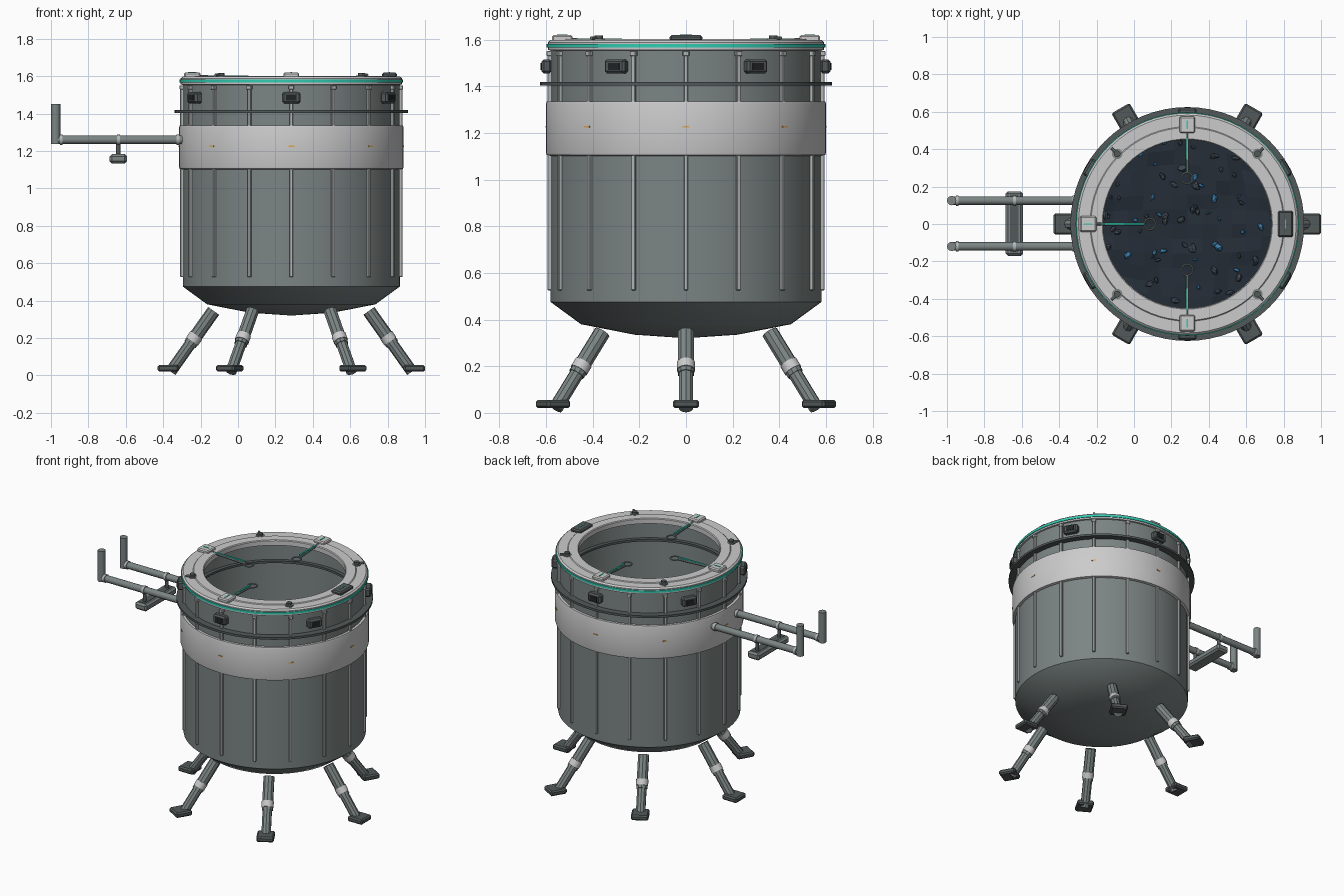
import bpy, bmesh, random
from math import sin, cos, pi, radians
from mathutils import Vector, Matrix

if "Cube" in bpy.data.objects:
    bpy.data.objects.remove(bpy.data.objects["Cube"])

random.seed(4)
C = Vector((0.285, 0, 0))          # vessel axis


def mat(name, r, g, b):
    m = bpy.data.materials.new(name)
    m.diffuse_color = (r, g, b, 1)
    m.use_nodes = True
    m.node_tree.nodes["Principled BSDF"].inputs["Base Color"].default_value = m.diffuse_color
    return m


STEEL = mat("steel", .20, .235, .23)
DARK = mat("dark_steel", .085, .10, .10)
BLACK = mat("black", .015, .018, .02)
WHITE = mat("white_paint", .68, .69, .69)
RIB = mat("light_trim", .45, .47, .47)
TEAL = mat("teal", .03, .60, .45)
ORANGE = mat("orange", .75, .38, .08)
ORE = mat("ore_bed", .018, .026, .038)
ROCK = mat("ore_rock", .05, .065, .085)
BLUE = mat("ore_crystal", .05, .22, .45)


def finish(bm, name, m):
    bmesh.ops.recalc_face_normals(bm, faces=bm.faces)
    me = bpy.data.meshes.new(name)
    bm.to_mesh(me)
    bm.free()
    me.materials.append(m)
    o = bpy.data.objects.new(name, me)
    bpy.context.collection.objects.link(o)
    return o


def lathe(name, prof, m, closed=True, n=64):
    """Spin (radius, z) points about the vessel axis."""
    bm = bmesh.new()
    vs = [bm.verts.new((C.x + r, 0, z)) for r, z in prof]
    es = [bm.edges.new((vs[i], vs[i + 1])) for i in range(len(vs) - 1)]
    if closed:
        es.append(bm.edges.new((vs[-1], vs[0])))
    bmesh.ops.spin(bm, geom=vs + es, cent=C, axis=(0, 0, 1), angle=2 * pi, steps=n)
    bmesh.ops.remove_doubles(bm, verts=bm.verts, dist=1e-4)
    return finish(bm, name, m)


def box(name, loc, size, m, ang=0.0, bevel=0.0):
    """Box; with ang its local x points outward at that angle."""
    bm = bmesh.new()
    bmesh.ops.create_cube(bm, size=1)
    bmesh.ops.scale(bm, vec=size, verts=bm.verts)
    if bevel:
        bmesh.ops.bevel(bm, geom=bm.edges[:], offset=bevel, segments=1, affect='EDGES')
    bm.transform(Matrix.Translation(loc) @ Matrix.Rotation(ang, 4, 'Z'))
    return finish(bm, name, m)


def rod(name, a, b, r, m, n=12, r2=None):
    a, b = Vector(a), Vector(b)
    bm = bmesh.new()
    bmesh.ops.create_cone(bm, cap_ends=True, segments=n, radius1=r,
                          radius2=r if r2 is None else r2, depth=(b - a).length)
    q = (b - a).to_track_quat('Z', 'Y').to_matrix().to_4x4()
    bm.transform(Matrix.Translation((a + b) / 2) @ q)
    return finish(bm, name, m)


def polar(r, ang, z):
    return C + Vector((r * cos(ang), r * sin(ang), z))


# Vessel shell with dished bottom
lathe("vessel_shell", [(0, .32), (.22, .335), (.45, .38), (.58, .475), (.58, 1.56),
                       (.555, 1.56), (.555, .56), (.42, .44), (0, .38)], STEEL, closed=False)
lathe("white_band", [(.575, 1.10), (.597, 1.105), (.60, 1.115), (.60, 1.325),
                     (.597, 1.335), (.575, 1.335)], WHITE)
lathe("flange_ring", [(.53, 1.403), (.625, 1.403), (.625, 1.418), (.53, 1.418)], DARK)

# Rim with teal stripe
lathe("rim", [(.45, 1.565), (.45, 1.597), (.455, 1.602), (.515, 1.602), (.52, 1.597),
              (.582, 1.597), (.592, 1.588), (.592, 1.555), (.555, 1.55)], WHITE)
lathe("rim_stripe", [(.585, 1.566), (.597, 1.566), (.597, 1.581), (.585, 1.581)], TEAL)

# Vertical ribs with end clips
for i in range(16):
    a = i * pi / 8
    box("rib_lower", polar(.585, a, .815), (.018, .018, .58), RIB, a, .003)
    box("rib_upper", polar(.585, a, 1.44), (.018, .018, .22), RIB, a, .003)
    box("rib_clip", polar(.587, a, 1.54), (.022, .028, .022), RIB, a, .003)

# Orange marks on the band
for i in range(8):
    a = i * pi / 4
    box("band_mark", polar(.60, a, 1.226), (.006, .032, .007), ORANGE, a)

# Sensor boxes around the collar
for i in range(6):
    a = radians(30 + 60 * i)
    box("sensor_box", polar(.597, a, 1.485), (.045, .10, .06), DARK, a, .010)
    box("sensor_lens", polar(.619, a, 1.485), (.008, .055, .03), BLACK, a)

# Splayed legs with collars and feet
for i in range(6):
    a = radians(60 * i)
    top, foot = polar(.415, a, .345), polar(.645, a, .02)
    at = lambda t: top.lerp(foot, t)
    rod("leg_upper", top, at(.55), .036, STEEL, 10)
    rod("leg_lower", at(.45), foot, .031, STEEL, 10)
    rod("leg_collar", at(.40), at(.50), .039, WHITE, 16)
    box("foot_pad", polar(.658, a, .038), (.114, .112, .036), DARK, a, .009)

# Rim modules: three probe housings, one dark control box
for i, a in enumerate((pi / 2, pi, 3 * pi / 2)):
    tip = .20 if i == 1 else .245
    box("probe_housing", polar(.53, a, 1.605), (.088, .084, .028), WHITE, a, .007)
    box("probe_light", polar(.53, a, 1.62), (.045, .008, .003), TEAL, a)
    rod("probe_arm", polar(.49, a, 1.598), polar(tip + .03, a, 1.585), .009, STEEL, 8)
    box("probe_strip", polar((.49 + tip + .03) / 2, a, 1.600), (.46 - tip, .010, .008), TEAL, a)
    bpy.ops.mesh.primitive_torus_add(location=polar(tip, a, 1.585), major_radius=.03,
                                     minor_radius=.005, major_segments=20, minor_segments=8)
    ring = bpy.context.object
    ring.name = "probe_ring"
    ring.data.materials.append(STEEL)
box("control_box", polar(.525, 0, 1.606), (.08, .14, .026), DARK, 0, .008)
box("control_light", polar(.525, 0, 1.62), (.006, .05, .003), TEAL)

# Clamp knobs on the rim diagonals
for i in range(4):
    a = radians(45 + 90 * i)
    rod("clamp_base", polar(.53, a, 1.592), polar(.53, a, 1.604), .028, STEEL, 16)
    rod("clamp_knob", polar(.53, a, 1.604), polar(.53, a, 1.618), .018, DARK, 12)
    rod("clamp_pin", polar(.53, a, 1.606), polar(.575, a, 1.606), .008, STEEL, 8)

# Twin side pipes turning upward
for y in (.125, -.12):
    rod("pipe_run", (-.29, y, 1.26), (-.975, y, 1.26), .023, STEEL)
    rod("pipe_riser", (-.975, y, 1.236), (-.975, y, 1.45), .025, STEEL)
    for x in (-.32, -.64, -.945):
        rod("pipe_collar", (x - .008, y, 1.26), (x + .008, y, 1.26), .028, RIB, 16)
    rod("hanger_post", (-.64, y, 1.17), (-.64, y, 1.25), .012, DARK)

# Cross bar hung under the pipes
box("cross_bar", (-.64, .002, 1.158), (.092, .345, .05), STEEL, 0, .012)
box("cross_bar_inlay", (-.64, .002, 1.183), (.045, .31, .004), DARK)

# Uneven ore bed inside the vessel
BED = .95
bm = bmesh.new()
bmesh.ops.create_grid(bm, x_segments=14, y_segments=14, size=1)
for v in bm.verts:
    x, y = v.co.x, v.co.y               # square to disc
    r = .557
    v.co = C + Vector((r * x * (1 - y * y / 2) ** .5, r * y * (1 - x * x / 2) ** .5,
                       BED + random.uniform(-.012, .012)))
finish(bm, "ore_bed", ORE)

# Scattered rocks and blue crystals
for name, m, count in (("ore_rocks", ROCK, 60), ("ore_crystals", BLUE, 26)):
    bm = bmesh.new()
    for _ in range(count):
        p = polar(.50 * random.random() ** .5, random.uniform(0, 2 * pi), BED + .008)
        s = random.uniform(.012, .032)
        rot = Matrix.Rotation(random.uniform(0, 6), 4, 'Z') @ Matrix.Rotation(random.uniform(0, 1), 4, 'X')
        M = Matrix.Translation(p) @ rot @ Matrix.Diagonal((s, s * random.uniform(.4, .9), s * .6, 1))
        new = bmesh.ops.create_icosphere(bm, subdivisions=1, radius=1)["verts"]
        for v in new:
            v.co = M @ (v.co * random.uniform(.7, 1.15))
    finish(bm, name, m)

# Smooth the round parts, keep edges sharp
flat = ("ore", "foot", "box")
bpy.ops.object.select_all(action='DESELECT')
for o in bpy.data.objects:
    if not o.name.startswith(flat):
        o.select_set(True)
        bpy.context.view_layer.objects.active = o
bpy.ops.object.shade_smooth_by_angle(angle=radians(32))
